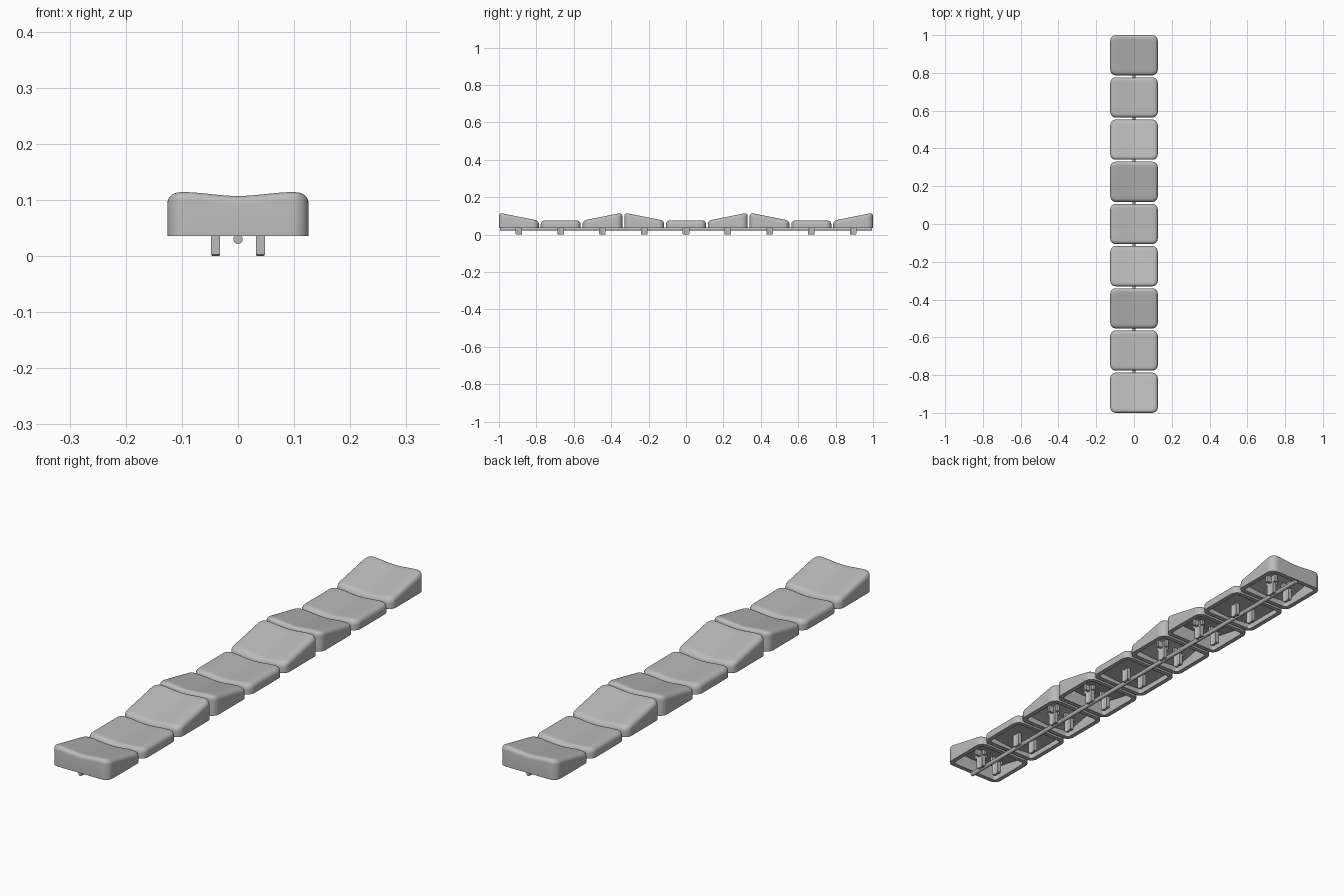
import bpy, bmesh, math
from mathutils import Matrix, Vector

cube = bpy.data.objects.get("Cube")
if cube:
    bpy.data.objects.remove(cube)

grey = bpy.data.materials.new("plain grey")
grey.use_nodes = True
grey.diffuse_color = (0.5, 0.5, 0.5, 1)
grey.node_tree.nodes["Principled BSDF"].inputs["Base Color"].default_value = (0.5, 0.5, 0.5, 1)

HX, HY, CORNER = 0.126, 0.1065, 0.03   # cap half sizes and plan corner radius
BASE, FILLET, WALL = 0.036, 0.018, 0.018
COUNT = 9
PITCH = (2 - 2 * HY) / (COUNT - 1)


def finish(bm, name, location=(0, 0, 0), smooth=True):
    bmesh.ops.recalc_face_normals(bm, faces=bm.faces)
    mesh = bpy.data.meshes.new(name)
    bm.to_mesh(mesh)
    bm.free()
    mesh.materials.append(grey)
    obj = bpy.data.objects.new(name, mesh)
    obj.location = location
    bpy.context.collection.objects.link(obj)
    if smooth:
        bpy.ops.object.select_all(action='DESELECT')
        obj.select_set(True)
        bpy.context.view_layer.objects.active = obj
        bpy.ops.object.shade_smooth_by_angle(angle=math.radians(35))
    return obj


def outline(inset, edge_steps=14, corner_steps=6):
    """Rounded rectangle with extra points along its straight edges."""
    r = max(CORNER - inset, 0.006)
    cx, cy = HX - inset - r, HY - inset - r
    pts = []
    for q, (sx, sy) in enumerate([(1, 1), (-1, 1), (-1, -1), (1, -1)]):
        for i in range(corner_steps + 1):
            a = math.pi / 2 * (q + i / corner_steps)
            pts.append(Vector((sx * cx + r * math.cos(a), sy * cy + r * math.sin(a))))
    full = []
    for i, p in enumerate(pts):
        full.append(p)
        if i % (corner_steps + 1) == corner_steps:
            nxt = pts[(i + 1) % len(pts)]
            full += [p.lerp(nxt, k / edge_steps) for k in range(1, edge_steps)]
    return full


def top_height(tilt, x, y):
    """Dished across x, sloped along y."""
    crest = 0.096 if tilt else 0.075
    dish = 0.0035 * (1 + math.cos(math.pi * min(abs(x) / 0.1, 1)))
    return crest + tilt * 0.2 * y - dish


def keycap(name, tilt, y):
    bm = bmesh.new()

    def top(p, drop):
        return top_height(tilt, p.x, p.y) - drop

    # hollow shell: ceiling, inner wall, rim, outer wall, fillet, top
    rings = []
    inner = outline(WALL)
    for s in (0.15, 0.5, 0.8, 1):
        rings.append([(p.x * s, p.y * s, top(p * s, WALL)) for p in inner])
    rings.append([(p.x, p.y, BASE) for p in inner])
    rings.append([(p.x, p.y, BASE) for p in outline(0)])
    for i in range(6):
        a = math.pi / 2 * i / 5
        ring = outline(FILLET * (1 - math.cos(a)))
        rings.append([(p.x, p.y, top(p, FILLET * (1 - math.sin(a)))) for p in ring])
    crown = outline(FILLET)
    for s in (0.85, 0.65, 0.4, 0.15):
        rings.append([(p.x * s, p.y * s, top(p * s, 0)) for p in crown])

    loops = [[bm.verts.new(c) for c in ring] for ring in rings]
    n = len(inner)
    for a, b in zip(loops, loops[1:]):
        for i in range(n):
            j = (i + 1) % n
            bm.faces.new((a[i], a[j], b[j], b[i]))
    bm.faces.new(loops[0])
    bm.faces.new(loops[-1])
    return finish(bm, name, (0, y, 0))


def add_box(bm, centre, size):
    matrix = Matrix.Translation(centre) @ Matrix.Diagonal((*size, 1))
    return bmesh.ops.create_cube(bm, size=1, matrix=matrix)["verts"]


def stem(name, tilt, x, y):
    """Mounting leg with an I section, braced by a cross under tall caps."""
    bm = bmesh.new()
    ceiling = top_height(tilt, x, 0) - 0.008
    w, d, notch = 0.008, 0.0175, 0.003
    half = [(w, -d), (w, -d * 0.6), (w - notch, -d * 0.35),
            (w - notch, d * 0.35), (w, d * 0.6), (w, d)]
    section = half + [(-px, -py) for px, py in half]
    levels = [(0, 0.8), (0.003, 1), (ceiling, 1)]
    loops = [[bm.verts.new((px * s, py * s, z)) for px, py in section] for z, s in levels]
    n = len(section)
    for a, b in zip(loops, loops[1:]):
        for i in range(n):
            j = (i + 1) % n
            bm.faces.new((a[i], a[j], b[j], b[i]))
    bm.faces.new(loops[0])
    bm.faces.new(loops[-1])
    if tilt:
        low = 0.05
        mid, tall = (low + ceiling) / 2, ceiling - low
        add_box(bm, (0, 0, mid), (0.05, 0.012, tall))
        add_box(bm, (0, 0, mid), (0.012, 0.056, tall))
    finish(bm, name, (x, y, 0), smooth=False)


# row of caps: falling, flat, rising, repeated
for k in range(COUNT):
    tilt = k % 3 - 1
    y = (k - (COUNT - 1) / 2) * PITCH
    keycap(f"keycap_{k + 1}", tilt, y)
    for side, x in (("left", 0.04), ("right", -0.04)):
        stem(f"stem_{side}_{k + 1}", tilt, x, y)

# thin rod joining all caps underneath
bm = bmesh.new()
bmesh.ops.create_cone(bm, cap_ends=True, segments=16, radius1=0.0085, radius2=0.0085, depth=1.99,
                      matrix=Matrix.Translation((0, 0, 0.03)) @ Matrix.Rotation(math.pi / 2, 4, 'X'))
finish(bm, "connecting_rod")
